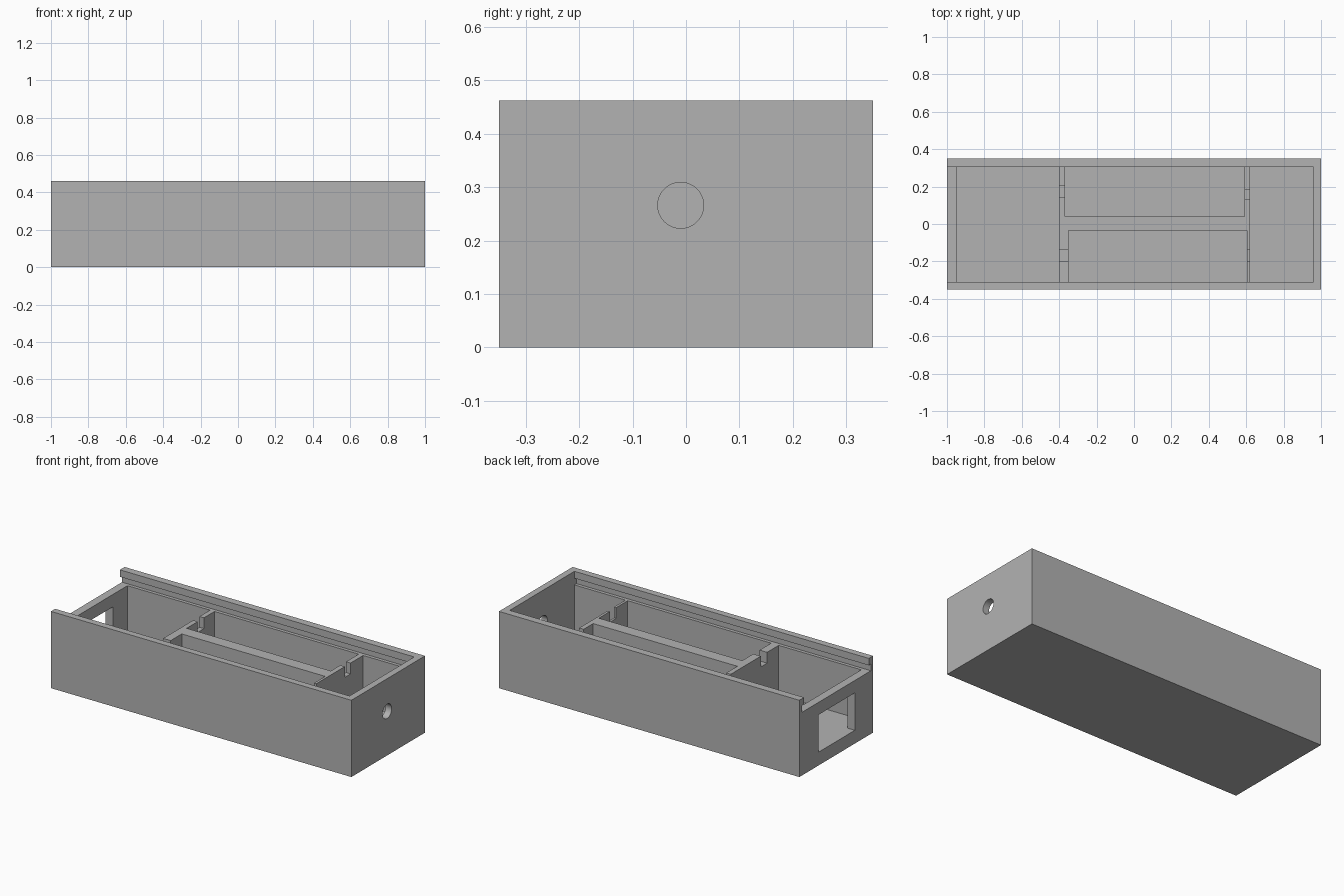
import bpy
import math

default = bpy.data.objects.get("Cube")
if default:
    bpy.data.objects.remove(default, do_unlink=True)

grey = bpy.data.materials.new("plain_grey")
grey.use_nodes = True
colour = (0.45, 0.45, 0.45, 1)
grey.diffuse_color = colour
grey.node_tree.nodes["Principled BSDF"].inputs["Base Color"].default_value = colour

FLOOR, LEDGE, LIP, TOP = 0.08, 0.38, 0.42, 0.462
ABOVE = 0.6
BACK, FRONT = 0.305, -0.31      # inner faces of the long walls
RIGHT, LEFT = -0.95, 0.96       # inner faces of the end walls


def box(name, x, y, z):
    """Box between the given (low, high) pairs."""
    bpy.ops.mesh.primitive_cube_add(size=1)
    ob = bpy.context.object
    ob.name = name
    ob.location = [sum(pair) / 2 for pair in (x, y, z)]
    ob.scale = [pair[1] - pair[0] for pair in (x, y, z)]
    bpy.ops.object.transform_apply(location=True, rotation=False, scale=True)
    ob.data.materials.append(grey)
    return ob


def cut(target, cutter):
    """Subtract the cutter from the target, then discard it."""
    cutter.hide_render = True
    bpy.context.view_layer.objects.active = target
    mod = target.modifiers.new("cut", "BOOLEAN")
    mod.operation = "DIFFERENCE"
    mod.solver = "EXACT"
    mod.object = cutter
    bpy.ops.object.modifier_apply(modifier=mod.name)
    bpy.data.objects.remove(cutter, do_unlink=True)


# Solid outer case
case = box("case_body", (-1, 1), (-0.35, 0.35), (0, TOP))

# Lid opening, open at one end, and the undercut rails the lid slides in
cut(case, box("lid_opening", (-1.1, LEFT), (FRONT, BACK), (LEDGE, ABOVE)))
cut(case, box("lid_groove", (-1.1, LEFT), (FRONT - 0.02, BACK + 0.02), (LEDGE, LIP)))

# End bays and the two long pockets, leaving dividers and a centre rib
bays = [
    ("right_bay", (RIGHT, -0.4), (FRONT, BACK)),
    ("left_bay", (0.62, LEFT), (FRONT, BACK)),
    ("back_pocket", (-0.37, 0.59), (0.04, BACK)),
    ("front_pocket", (-0.35, 0.605), (FRONT, -0.035)),
]
for name, x, y in bays:
    cut(case, box(name, x, y, (FLOOR, ABOVE)))

# Wire slots in the dividers
slots = [
    ((-0.45, -0.3), (0.145, 0.205)),
    ((-0.45, -0.3), (-0.2, -0.14)),
    ((0.55, 0.67), (0.13, 0.185)),
    ((0.55, 0.67), (-0.2, -0.14)),
]
for x, y in slots:
    cut(case, box("wire_slot", x, y, (LEDGE - 0.065, ABOVE)))

# Rectangular window in one end wall
cut(case, box("end_window", (-1.1, -0.9), (-0.177, 0.168), (FLOOR, 0.305)))

# Round cable hole in the other end wall
bpy.ops.mesh.primitive_cylinder_add(
    vertices=48, radius=0.043, depth=0.2,
    location=(1, -0.01, 0.266), rotation=(0, math.pi / 2, 0))
hole = bpy.context.object
hole.data.materials.append(grey)
cut(case, hole)

bpy.ops.object.select_all(action="DESELECT")
case.select_set(True)
bpy.context.view_layer.objects.active = case
bpy.ops.object.shade_smooth_by_angle(angle=math.radians(30))
